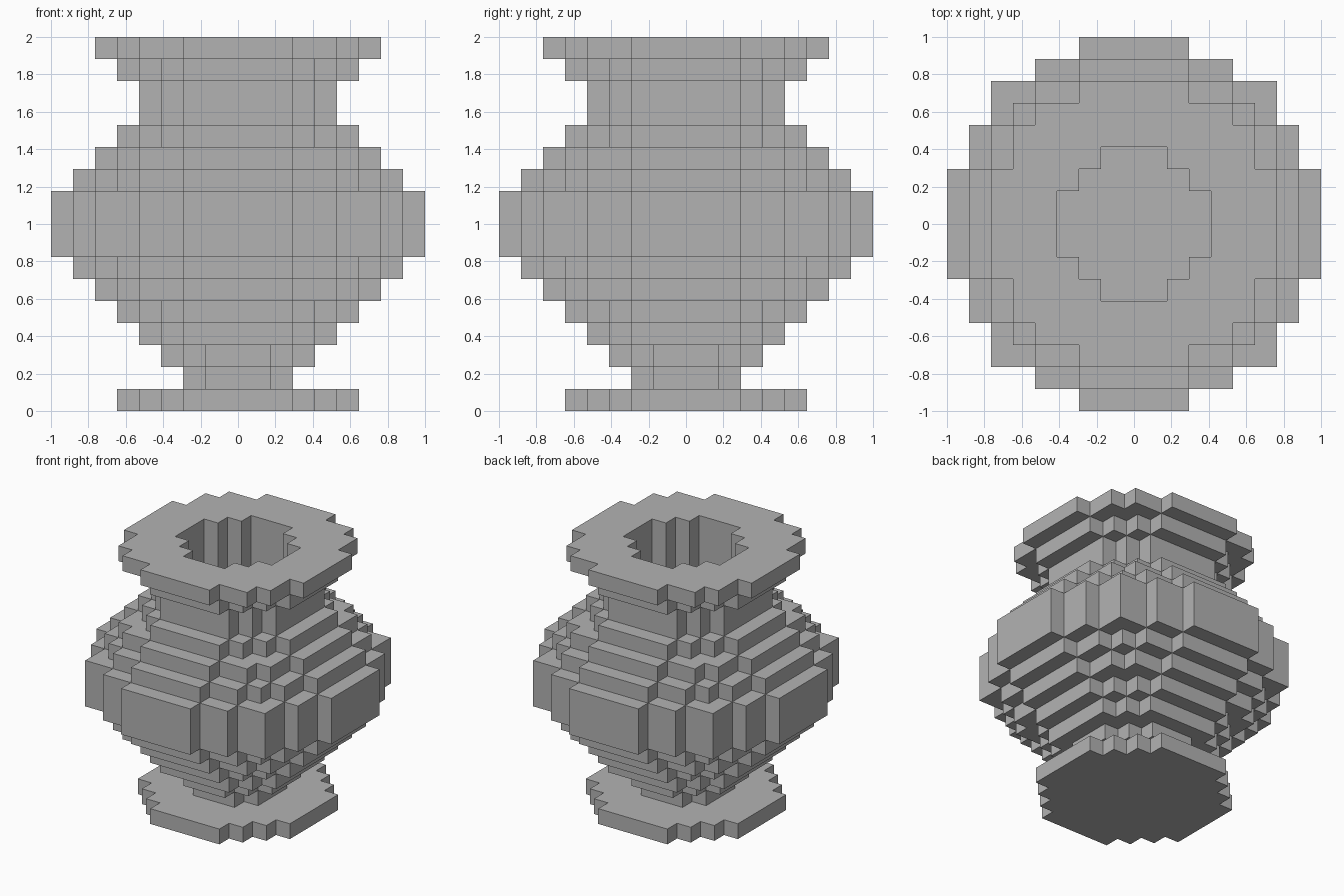
import bpy
import bmesh
from mathutils import Vector

cube = bpy.data.objects.get("Cube")
if cube:
    bpy.data.objects.remove(cube, do_unlink=True)

UNIT = 2 / 17          # edge of one block
HOLE, FLOOR = 3, 3     # shaft radius and first hollow layer

grey = bpy.data.materials.new("stone_grey")
grey.use_nodes = True
colour = (0.45, 0.45, 0.45, 1)
grey.diffuse_color = colour
grey.node_tree.nodes["Principled BSDF"].inputs["Base Color"].default_value = colour

# Block radius of every layer, bottom to top, grouped by part
PARTS = {
    "foot": [5],
    "stem": [2, 3],
    "body": [4, 5, 6, 7, 8, 8, 8, 7, 6, 5],
    "neck": [4, 4],
    "rim": [5, 6],
}
radii = [r for part in PARTS.values() for r in part]


def solid(x, y, z):
    """True where the vase has a block."""
    if not 0 <= z < len(radii):
        return False
    d = x * x + y * y
    hollow = z >= FLOOR and d <= (HOLE + 0.5) ** 2
    return d <= (radii[z] + 0.5) ** 2 and not hollow


def build_part(name, first, count):
    """Skin the outer block faces of a run of layers and merge flat areas."""
    bm = bmesh.new()
    corners = {}

    def corner(p):
        key = tuple(round(c * 2) for c in p)
        if key not in corners:
            corners[key] = bm.verts.new(p * UNIT)
        return corners[key]

    for z in range(first, first + count):
        r = radii[z]
        for x in range(-r, r + 1):
            for y in range(-r, r + 1):
                if not solid(x, y, z):
                    continue
                centre = Vector((x, y, z + 0.5))
                for axis in range(3):
                    for sign in (-1, 1):
                        n = Vector((0, 0, 0))
                        n[axis] = sign
                        if solid(x + int(n.x), y + int(n.y), z + int(n.z)):
                            continue
                        u = Vector((0, 0, 0))
                        u[(axis + 1) % 3] = 0.5
                        v = n.cross(u)
                        mid = centre + n / 2
                        bm.faces.new([corner(mid + p) for p in
                                      (-u - v, u - v, u + v, v - u)])

    bmesh.ops.dissolve_limit(bm, angle_limit=0.01, verts=bm.verts, edges=bm.edges)
    mesh = bpy.data.meshes.new(name)
    bm.to_mesh(mesh)
    bm.free()
    mesh.materials.append(grey)
    bpy.context.collection.objects.link(bpy.data.objects.new(name, mesh))


layer = 0
for part, rings in PARTS.items():
    build_part(part, layer, len(rings))
    layer += len(rings)
